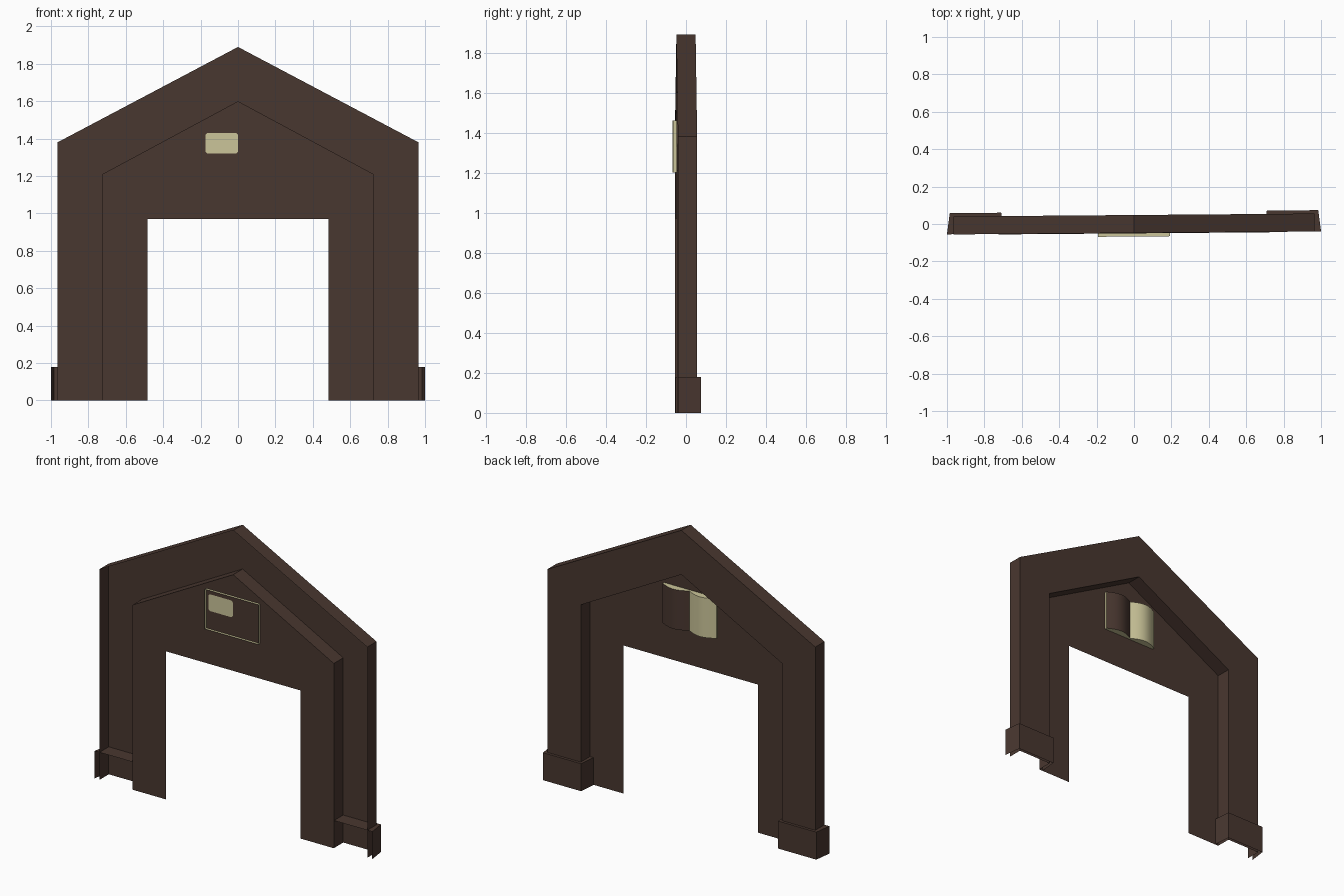
import bpy, bmesh, math

if "Cube" in bpy.data.objects:
    bpy.data.objects.remove(bpy.data.objects["Cube"])


def material(name, rgb):
    m = bpy.data.materials.new(name)
    m.diffuse_color = (*rgb, 1)
    m.use_nodes = True
    m.node_tree.nodes["Principled BSDF"].inputs["Base Color"].default_value = m.diffuse_color
    return m


BROWN = material("dark brown", (0.066, 0.038, 0.029))
CREAM = material("cream", (0.60, 0.56, 0.32))
SKEW = 0.008  # the whole model is turned very slightly about z


def loft(bm, rows):
    """Quads between successive rows of points."""
    vs = [[bm.verts.new((x, y + SKEW * x, z)) for x, y, z in r] for r in rows]
    for a, b in zip(vs, vs[1:]):
        for i in range(len(a) - 1):
            bm.faces.new((a[i], a[i + 1], b[i + 1], b[i]))
    return vs


def finish(bm, name, mats, rule=None, smooth=False):
    bmesh.ops.recalc_face_normals(bm, faces=bm.faces[:])
    bm.normal_update()
    # open shells face the back (+y)
    if sum(f.normal.y * f.calc_area() for f in bm.faces) < 0:
        bmesh.ops.reverse_faces(bm, faces=bm.faces[:])
    bm.normal_update()
    if rule:
        for f in bm.faces:
            f.material_index = rule(f)
    me = bpy.data.meshes.new(name)
    bm.to_mesh(me)
    bm.free()
    ob = bpy.data.objects.new(name, me)
    bpy.context.collection.objects.link(ob)
    for m in mats:
        me.materials.append(m)
    if smooth:
        bpy.ops.object.select_all(action='DESELECT')
        ob.select_set(True)
        bpy.context.view_layer.objects.active = ob
        bpy.ops.object.shade_smooth_by_angle(angle=math.radians(35))
    return ob


# gabled surround, recess and doorway panel, as one open shell
def gable(w, eave, apex, y):
    return [(-w, y, 0), (-w, y, eave), (0, y, apex), (w, y, eave), (w, y, 0)]


bm = bmesh.new()
loft(bm, [gable(0.965, 1.38, 1.89, -0.048), gable(0.965, 1.38, 1.89, 0.048),
          gable(0.725, 1.21, 1.60, 0.048), gable(0.725, 1.21, 1.60, -0.05),
          gable(0.485, 0.97, 0.97, -0.05)])
finish(bm, "gabled_doorway", [BROWN])

# plinth blocks at the feet, open at the front and bottom
for s, side in ((-1, "left"), (1, "right")):
    prof = [(1.0, -0.047), (0.985, 0.066), (0.71, 0.066), (0.70, -0.047)]
    bm = bmesh.new()
    rows = loft(bm, [[(s * x, y, z) for x, y in prof] for z in (0, 0.18)])
    bm.faces.new(rows[1])
    finish(bm, side + "_plinth", [BROWN])

# open-book plaque: two bulging halves with a rim through the panel
N = 16
W, Z0, Z1, RIM = 0.193, 1.20, 1.46, -0.067
pts = []
for i in range(2 * N + 1):
    x = -W + W * i / N
    pts.append((x, -0.036 + 0.032 * math.sin(math.pi * abs(x) / W)))
bm = bmesh.new()
loft(bm, [[(x, RIM, Z0) for x, y in pts], [(x, y, Z0) for x, y in pts],
          [(x, y, Z1) for x, y in pts], [(x, RIM, Z1) for x, y in pts]])
for x, y in (pts[0], pts[-1]):
    loft(bm, [[(x, RIM, Z0), (x, y, Z0)], [(x, RIM, Z1), (x, y, Z1)]])
bmesh.ops.remove_doubles(bm, verts=bm.verts[:], dist=1e-5)


def page(f):
    return 1 if f.calc_center_median().x > 0 and f.normal.y > 0.3 else 0


finish(bm, "book_plaque", [CREAM, BROWN], page, True)

# small cream plate showing on the front
bm = bmesh.new()
c = 0.01
outline = [(-0.175 + c, 1.32), (-c, 1.32), (0, 1.32 + c), (0, 1.43 - c),
           (-c, 1.43), (-0.175 + c, 1.43), (-0.175, 1.43 - c), (-0.175, 1.32 + c)]
bm.faces.new([bm.verts.new((x, -0.054 + SKEW * x, z)) for x, z in outline])
finish(bm, "front_plate", [CREAM])
